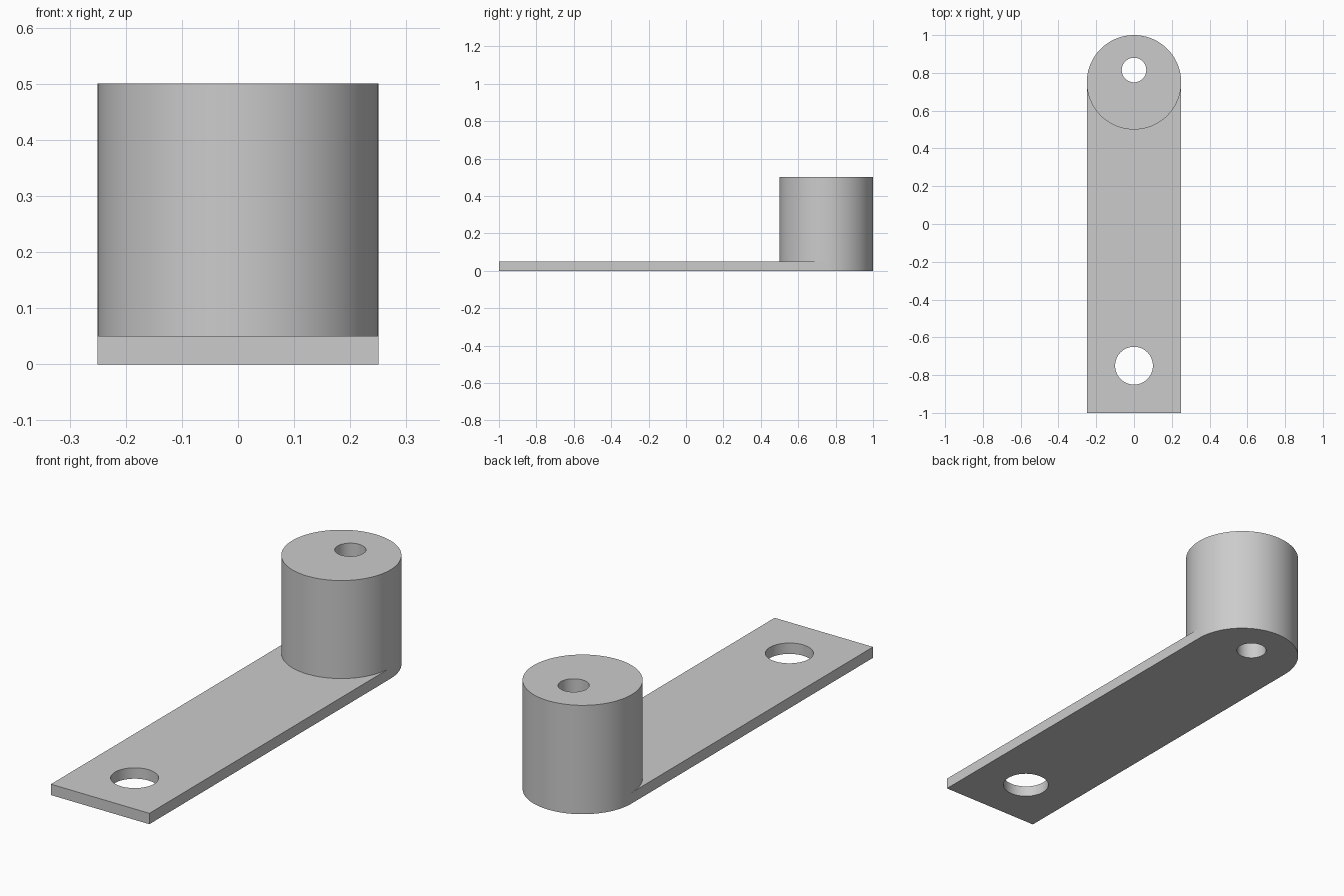
import bpy
import math

if "Cube" in bpy.data.objects:
    bpy.data.objects.remove(bpy.data.objects["Cube"])

# Dimensions
HALF_W = 0.25
PLATE_T = 0.05
POST_H = 0.5
POST_Y = 0.75

grey = bpy.data.materials.new("plain grey")
grey.diffuse_color = (0.6, 0.6, 0.6, 1)
grey.use_nodes = True
grey.node_tree.nodes["Principled BSDF"].inputs["Base Color"].default_value = grey.diffuse_color


def cylinder(name, y, radius, z0, z1, sides=96):
    bpy.ops.mesh.primitive_cylinder_add(vertices=sides, radius=radius, depth=z1 - z0,
                                        location=(0, y, (z0 + z1) / 2))
    ob = bpy.context.object
    ob.name = name
    ob.data.materials.append(grey)
    return ob


def boolean(target, tool, operation):
    mod = target.modifiers.new(operation.lower(), 'BOOLEAN')
    mod.operation = operation
    mod.solver = 'EXACT'
    mod.object = tool
    bpy.context.view_layer.objects.active = target
    bpy.ops.object.modifier_apply(modifier=mod.name)
    bpy.data.objects.remove(tool, do_unlink=True)


# Flat arm, running from the square end to the middle of the post
bpy.ops.mesh.primitive_cube_add(size=1, location=(0, (POST_Y - 1) / 2, PLATE_T / 2))
arm = bpy.context.object
arm.name = "arm_with_post"
arm.scale = (2 * HALF_W, POST_Y + 1, PLATE_T)
bpy.ops.object.transform_apply(location=True, rotation=False, scale=True)
arm.data.materials.append(grey)

# Upright post, which also rounds off the back end of the arm
boolean(arm, cylinder("post", POST_Y, HALF_W, 0, POST_H), 'UNION')

# Off-centre bore through the post, and mounting hole in the arm
boolean(arm, cylinder("post_bore", 0.815, 0.065, -0.1, POST_H + 0.1, 64), 'DIFFERENCE')
boolean(arm, cylinder("mounting_hole", -0.75, 0.1, -0.1, PLATE_T + 0.1, 64), 'DIFFERENCE')

# Smooth round walls, crisp rims
bpy.ops.object.select_all(action='DESELECT')
arm.select_set(True)
bpy.context.view_layer.objects.active = arm
bpy.ops.object.shade_smooth_by_angle(angle=math.radians(30))
